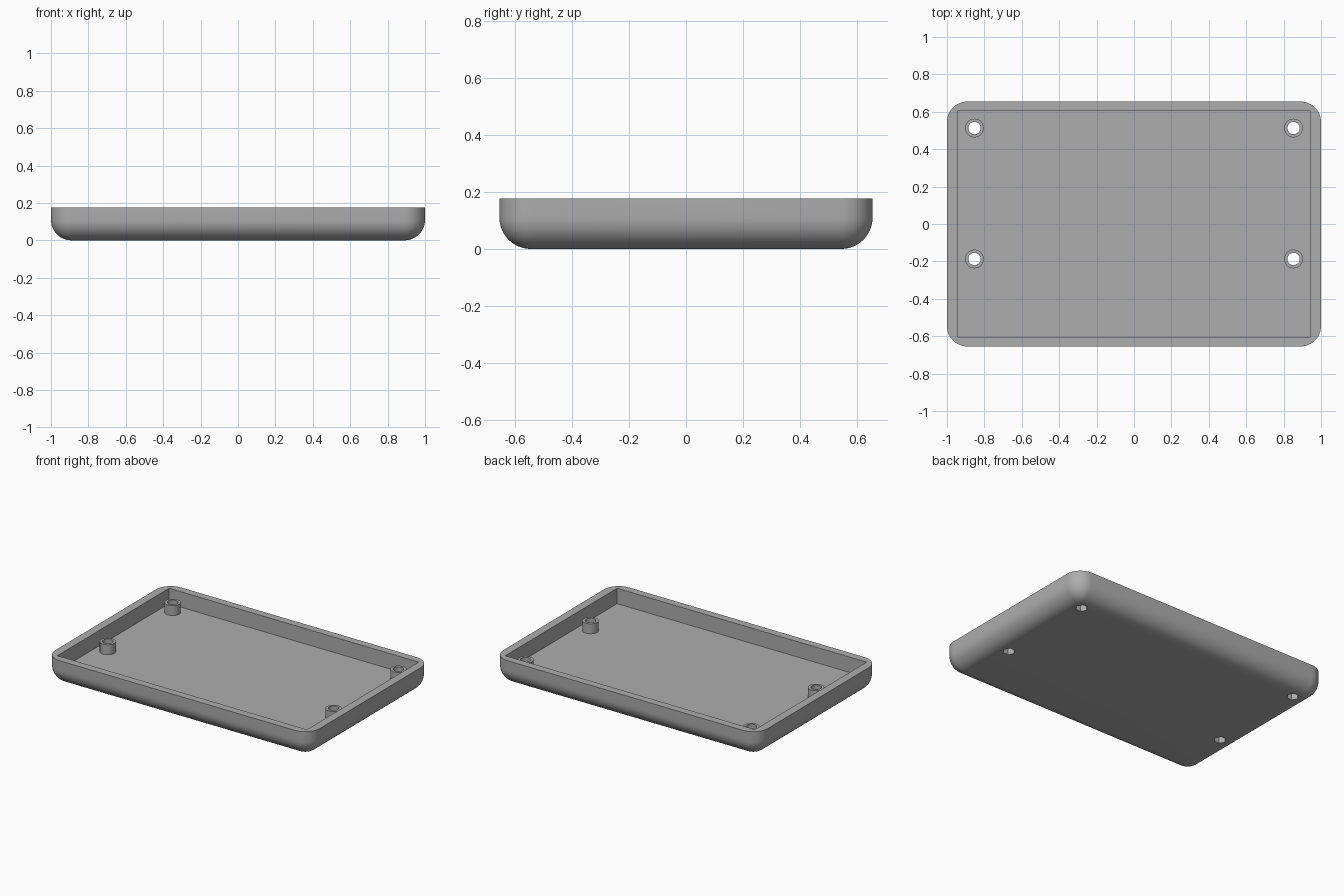
import bpy, bmesh, math

if "Cube" in bpy.data.objects:
    bpy.data.objects.remove(bpy.data.objects["Cube"])

HX, HY, H = 1.0, 0.655, 0.177      # outer half sizes and height
R = 0.11                           # corner and bottom rounding
IX, IY, FLOOR = 0.943, 0.603, 0.072
POST_TOP, POST_R, HOLE_R = 0.14, 0.05, 0.033
POSTS = [(sx * 0.853, y) for sx in (-1, 1) for y in (0.513, -0.187)]
N = 12

grey = bpy.data.materials.new("plain grey")
grey.diffuse_color = (0.42, 0.42, 0.42, 1)
grey.use_nodes = True
grey.node_tree.nodes["Principled BSDF"].inputs["Base Color"].default_value = grey.diffuse_color


def make(name, bm):
    bmesh.ops.recalc_face_normals(bm, faces=bm.faces)
    me = bpy.data.meshes.new(name)
    bm.to_mesh(me)
    bm.free()
    me.materials.append(grey)
    ob = bpy.data.objects.new(name, me)
    bpy.context.collection.objects.link(ob)
    return ob


def prism(bm, x, y, r, z0, z1, sides, turn=0.0):
    ring = [bm.verts.new((x + r * math.cos(turn + 2 * math.pi * i / sides),
                          y + r * math.sin(turn + 2 * math.pi * i / sides), z0)) for i in range(sides)]
    face = bm.faces.new(ring)
    out = bmesh.ops.extrude_face_region(bm, geom=[face])
    for v in out["geom"]:
        if isinstance(v, bmesh.types.BMVert):
            v.co.z = z1


def boolean(target, cutter, op):
    m = target.modifiers.new(op.lower(), 'BOOLEAN')
    m.operation, m.solver, m.object = op, 'EXACT', cutter
    bpy.context.view_layer.objects.active = target
    bpy.ops.object.modifier_apply(modifier=m.name)
    bpy.data.objects.remove(cutter)


def outline(bm, r, z):
    # rounded rectangle whose corner centres stay fixed
    pts = []
    for q, (sx, sy) in enumerate([(1, 1), (-1, 1), (-1, -1), (1, -1)]):
        for i in range(N + 1):
            a = math.pi / 2 * (q + i / N)
            pts.append(bm.verts.new((sx * (HX - R) + r * math.cos(a),
                                     sy * (HY - R) + r * math.sin(a), z)))
    return pts


# outer body: straight walls with ball-rounded bottom edges
bm = bmesh.new()
rings = [outline(bm, R * math.sin(t), R - R * math.cos(t))
         for t in (math.pi / 2 * i / N for i in range(N + 1))]
rings.append(outline(bm, R, H))
for a, b in zip(rings, rings[1:]):
    for i in range(len(a)):
        j = (i + 1) % len(a)
        bm.faces.new((a[i], a[j], b[j], b[i]))
bm.faces.new(rings[0])
bm.faces.new(rings[-1])
bmesh.ops.remove_doubles(bm, verts=bm.verts, dist=1e-5)
tray = make("case_tray", bm)

# square-cornered cavity
bm = bmesh.new()
bmesh.ops.create_cube(bm, size=1)
for v in bm.verts:
    v.co = (v.co.x * 2 * IX, v.co.y * 2 * IY, FLOOR if v.co.z < 0 else H + 0.1)
boolean(tray, make("cavity", bm), 'DIFFERENCE')

# screw posts
bm = bmesh.new()
for x, y in POSTS:
    prism(bm, x, y, POST_R, FLOOR - 0.02, POST_TOP, 40)
boolean(tray, make("screw_posts", bm), 'UNION')

# round screw holes through posts and floor
bm = bmesh.new()
for x, y in POSTS:
    prism(bm, x, y, HOLE_R, -0.1, H + 0.1, 32)
boolean(tray, make("screw_holes", bm), 'DIFFERENCE')

# hexagonal nut pockets underneath
bm = bmesh.new()
for x, y in POSTS:
    prism(bm, x, y, HOLE_R / math.cos(math.pi / 6) + 0.001, -0.1, 0.05, 6)
boolean(tray, make("nut_pockets", bm), 'DIFFERENCE')

tray.select_set(True)
bpy.context.view_layer.objects.active = tray
bpy.ops.object.shade_smooth_by_angle(angle=math.radians(30))
